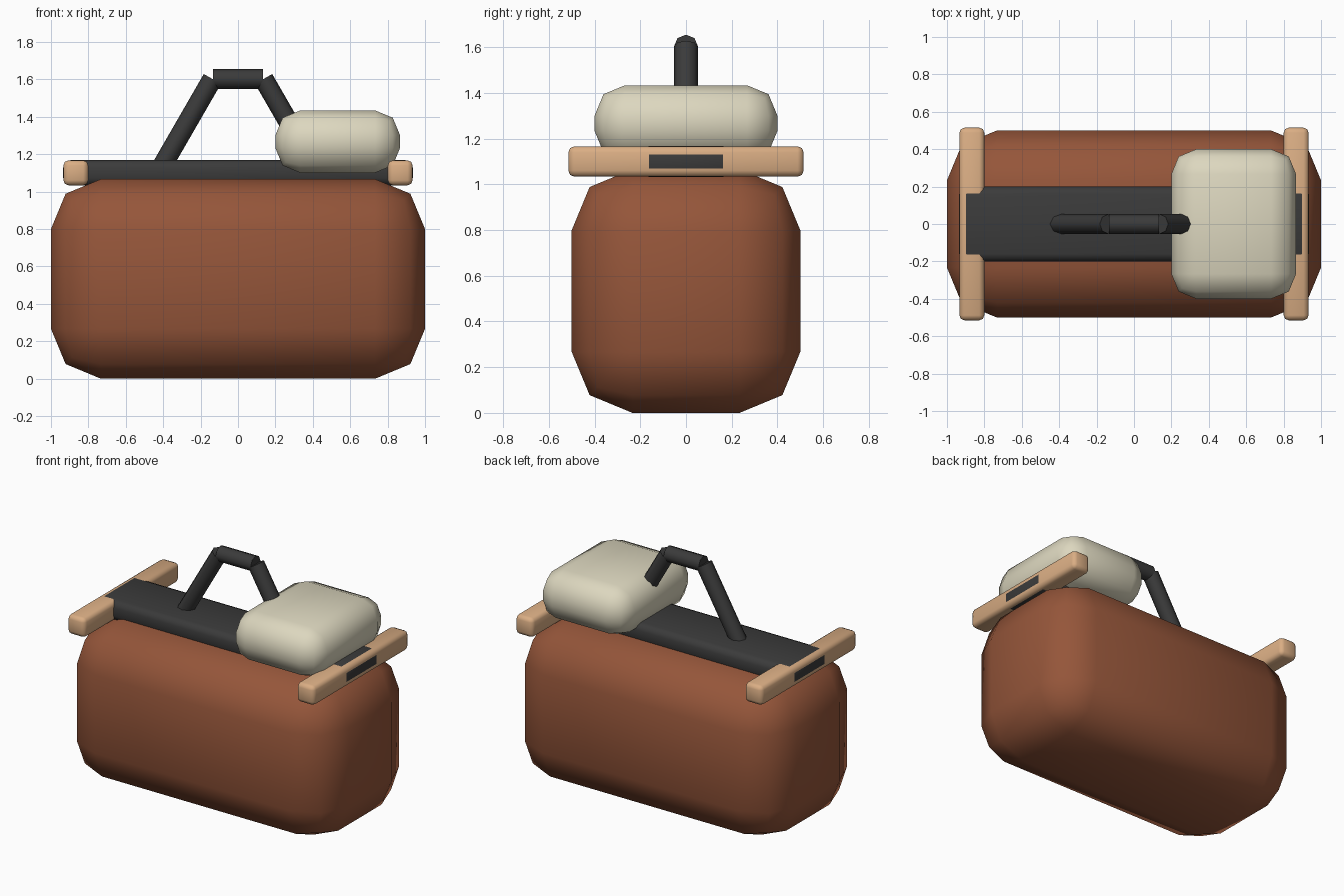
import bpy
import math
from mathutils import Vector

cube = bpy.data.objects.get("Cube")
if cube:
    bpy.data.objects.remove(cube, do_unlink=True)


def material(name, rgb):
    mat = bpy.data.materials.new(name)
    mat.use_nodes = True
    mat.diffuse_color = (*rgb, 1)
    mat.node_tree.nodes["Principled BSDF"].inputs["Base Color"].default_value = (*rgb, 1)
    return mat


LEATHER = material("brown leather", (0.30, 0.092, 0.042))
CANVAS = material("cream canvas", (0.72, 0.68, 0.52))
WOOD = material("light wood", (0.70, 0.42, 0.23))
DARK = material("dark grey", (0.043, 0.043, 0.043))


def finish(obj, name, mat):
    obj.name = name
    obj.data.materials.append(mat)
    obj.data.shade_smooth()
    return obj


def soft_box(name, center, size, bevel, mat):
    """Box with rounded edges, two segments per edge."""
    bpy.ops.mesh.primitive_cube_add(size=1, location=center)
    obj = bpy.context.object
    obj.scale = size
    bpy.ops.object.transform_apply(location=False, rotation=False, scale=True)
    mod = obj.modifiers.new("Rounded edges", "BEVEL")
    mod.width = bevel
    mod.segments = 2
    return finish(obj, name, mat)


def rod(name, start, end, radius, mat):
    """Eight-sided rod between two points."""
    start, end = Vector(start), Vector(end)
    axis = end - start
    bpy.ops.mesh.primitive_cylinder_add(vertices=8, radius=radius, depth=axis.length,
                                        location=(start + end) / 2)
    obj = bpy.context.object
    obj.rotation_euler = (0, math.atan2(axis.x, axis.z), 0)
    finish(obj, name, mat)
    bpy.ops.object.shade_smooth_by_angle(angle=math.radians(50))
    return obj


# Bag body and the rolled blanket on top
soft_box("bag_body", (0, 0, 0.533), (2, 1, 1.067), 0.267, LEATHER)
soft_box("blanket_roll", (0.533, 0, 1.267), (0.667, 0.8, 0.333), 0.133, CANVAS)

# Closing strip, a hair proud of the wooden bars it passes through
soft_box("top_strip", (0, 0, 1.1), (1.869, 0.4, 0.136), 0.04, DARK)

# Wooden end bars and handle legs, one on each side
TOP = Vector((0.137, 0, 1.602))
for side, label in ((1, "left"), (-1, "right")):
    soft_box(f"{label}_end_bar", (side * 0.867, 0, 1.1), (0.133, 1.03, 0.133), 0.027, WOOD)
    rod(f"{label}_handle_leg", (side * 0.437, 0, 1.082), (side * TOP.x, 0, TOP.z), 0.053, DARK)

# Handle grip
rod("handle_grip", (-0.133, 0, TOP.z), (0.133, 0, TOP.z), 0.053, DARK)
